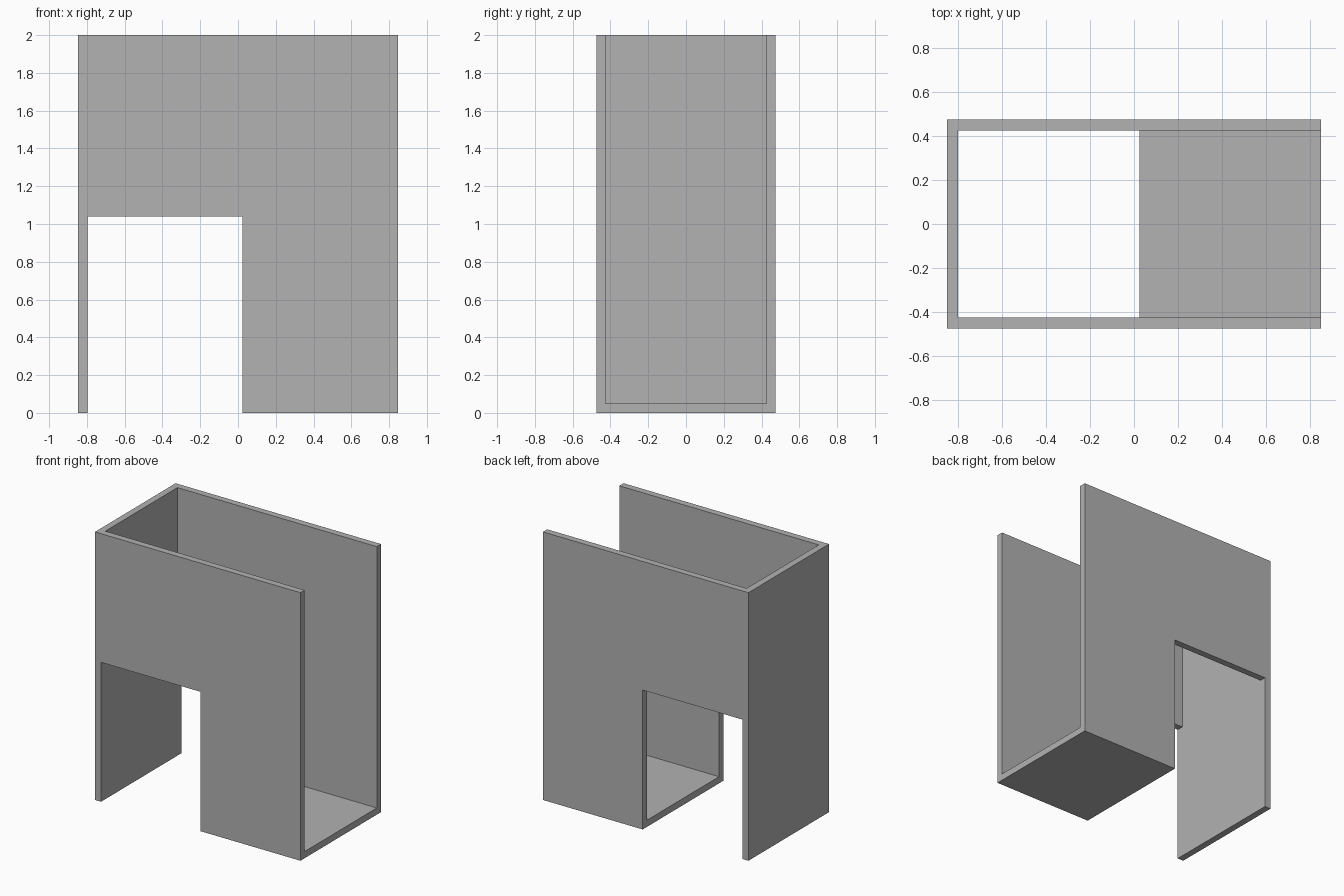
import bpy

if "Cube" in bpy.data.objects:
    bpy.data.objects.remove(bpy.data.objects["Cube"])

# Single grey colour
grey = bpy.data.materials.new("light_grey")
grey.diffuse_color = (0.445, 0.445, 0.445, 1)
grey.use_nodes = True
grey.node_tree.nodes["Principled BSDF"].inputs["Base Color"].default_value = grey.diffuse_color


def box(name, lo, hi):
    """Axis-aligned box between two corners."""
    bpy.ops.mesh.primitive_cube_add(size=1)
    ob = bpy.context.object
    ob.name = ob.data.name = name
    for v in ob.data.vertices:
        v.co = [h if c > 0 else l for c, l, h in zip(v.co, lo, hi)]
    ob.data.materials.append(grey)
    return ob


X, Y, Z = 0.848, 0.475, 2.0      # half width, half depth, height
T = 0.05                         # wall thickness
STEP_X, STEP_Z = 0.025, 1.04     # corner of the notch under the side walls

# Block that becomes the open bracket
bracket = box("bracket", (-X, -Y, 0), (X, Y, Z))

# Channel open at the top and right end; notch passing through both side walls
channel = box("channel_cutter", (-X + T, -Y + T, T), (X + 1, Y - T, Z + 1))
notch = box("notch_cutter", (-X + T, -Y - 1, -1), (STEP_X, Y + 1, STEP_Z))

bpy.context.view_layer.objects.active = bracket
for cutter in (channel, notch):
    cutter.hide_render = True
    cut = bracket.modifiers.new(cutter.name, 'BOOLEAN')
    cut.operation = 'DIFFERENCE'
    cut.solver = 'EXACT'
    cut.object = cutter
    bpy.ops.object.modifier_apply(modifier=cut.name)
    bpy.data.objects.remove(cutter)
